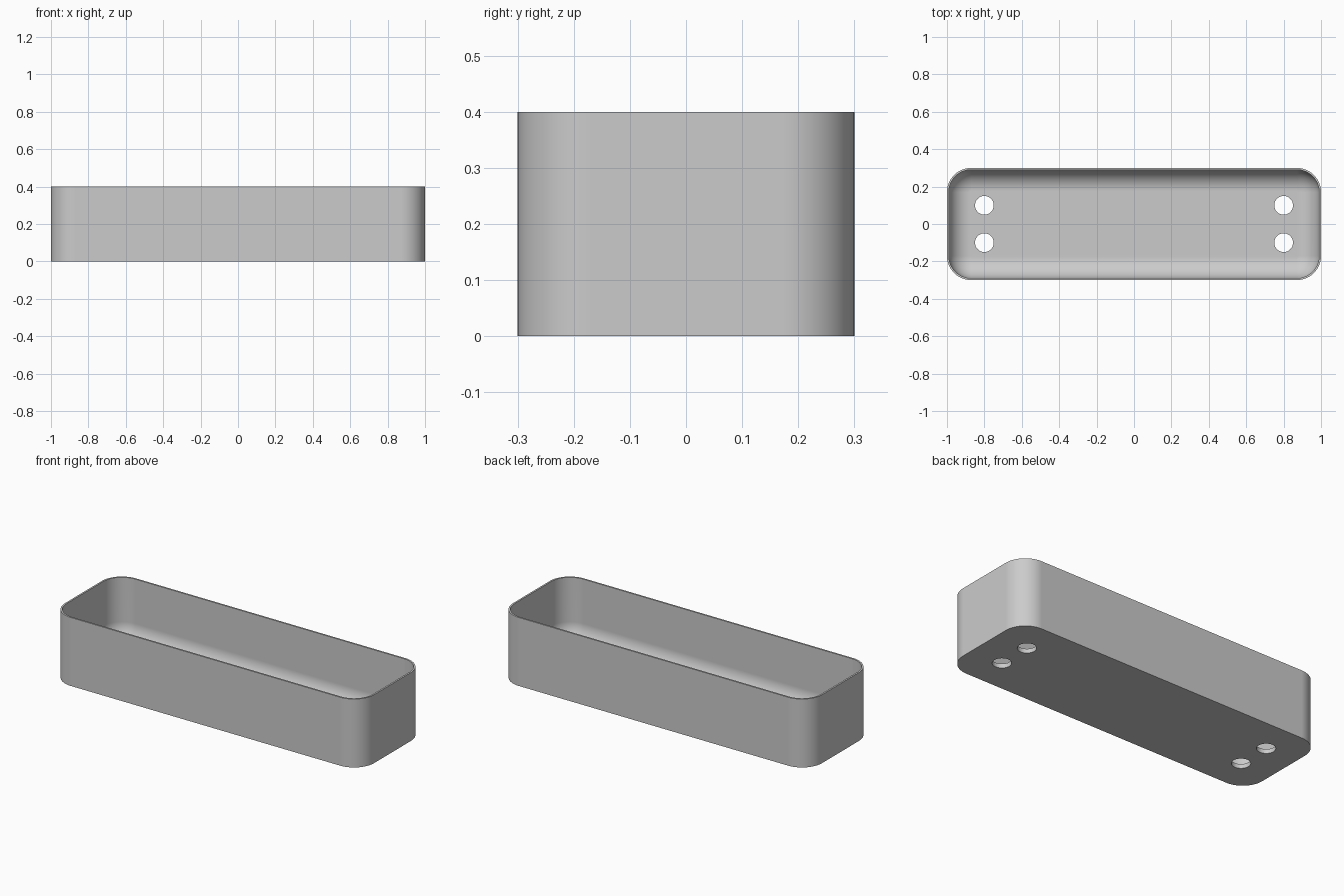
import bpy, bmesh, math

LENGTH, WIDTH, HEIGHT = 2.0, 0.6, 0.4
CORNER, WALL, FLOOR, FILLET = 0.13, 0.01, 0.025, 0.115
CORNER_STEPS, FILLET_STEPS = 14, 12

cube = bpy.data.objects.get("Cube")
if cube:
    bpy.data.objects.remove(cube, do_unlink=True)

grey = bpy.data.materials.new("light_grey")
grey.use_nodes = True
colour = (0.6, 0.6, 0.6, 1)
grey.diffuse_color = colour
grey.node_tree.nodes["Principled BSDF"].inputs["Base Color"].default_value = colour


def ring(bm, inset, z):
    """Rounded rectangle, inset from the outer wall, at height z."""
    radius = CORNER - inset
    cx, cy = LENGTH / 2 - CORNER, WIDTH / 2 - CORNER
    verts = []
    for quarter, (sx, sy) in enumerate([(1, 1), (-1, 1), (-1, -1), (1, -1)]):
        for i in range(CORNER_STEPS + 1):
            a = math.pi / 2 * (quarter + i / CORNER_STEPS)
            verts.append(bm.verts.new((sx * cx + radius * math.cos(a),
                                       sy * cy + radius * math.sin(a), z)))
    return verts


# Tray: outer wall, thin rim, inner wall and a filleted inner floor
bm = bmesh.new()
rings = [ring(bm, 0, 0), ring(bm, 0, HEIGHT), ring(bm, WALL, HEIGHT)]
for i in range(FILLET_STEPS + 1):
    a = math.pi / 2 * i / FILLET_STEPS
    rings.append(ring(bm, WALL + FILLET * (1 - math.cos(a)),
                      FLOOR + FILLET * (1 - math.sin(a))))
for low, high in zip(rings, rings[1:]):
    n = len(low)
    for i in range(n):
        j = (i + 1) % n
        bm.faces.new((low[i], low[j], high[j], high[i]))
bm.faces.new(rings[0])
bm.faces.new(rings[-1])
bmesh.ops.recalc_face_normals(bm, faces=bm.faces)
mesh = bpy.data.meshes.new("tray")
bm.to_mesh(mesh)
bm.free()
mesh.materials.append(grey)
tray = bpy.data.objects.new("tray", mesh)
bpy.context.collection.objects.link(tray)

# Four drain holes through the floor
bm = bmesh.new()
for x in (-0.8, 0.8):
    for y in (-0.1, 0.1):
        made = bmesh.ops.create_cone(bm, cap_ends=True, segments=48,
                                     radius1=0.05, radius2=0.05, depth=0.2)
        bmesh.ops.translate(bm, verts=made["verts"], vec=(x, y, 0))
cut_mesh = bpy.data.meshes.new("drain_hole_cutter")
bm.to_mesh(cut_mesh)
bm.free()
cut_mesh.materials.append(grey)
cutter = bpy.data.objects.new("drain_hole_cutter", cut_mesh)
cutter.hide_render = True
bpy.context.collection.objects.link(cutter)

holes = tray.modifiers.new("drain_holes", "BOOLEAN")
holes.operation = "DIFFERENCE"
holes.solver = "EXACT"
holes.object = cutter
bpy.ops.object.select_all(action="DESELECT")
tray.select_set(True)
bpy.context.view_layer.objects.active = tray
bpy.ops.object.modifier_apply(modifier=holes.name)
bpy.data.objects.remove(cutter, do_unlink=True)

# Smooth curves, crisp rim and base edges
bpy.ops.object.shade_smooth_by_angle(angle=math.radians(30))
normals = tray.modifiers.new("even_shading", "WEIGHTED_NORMAL")
normals.keep_sharp = True
